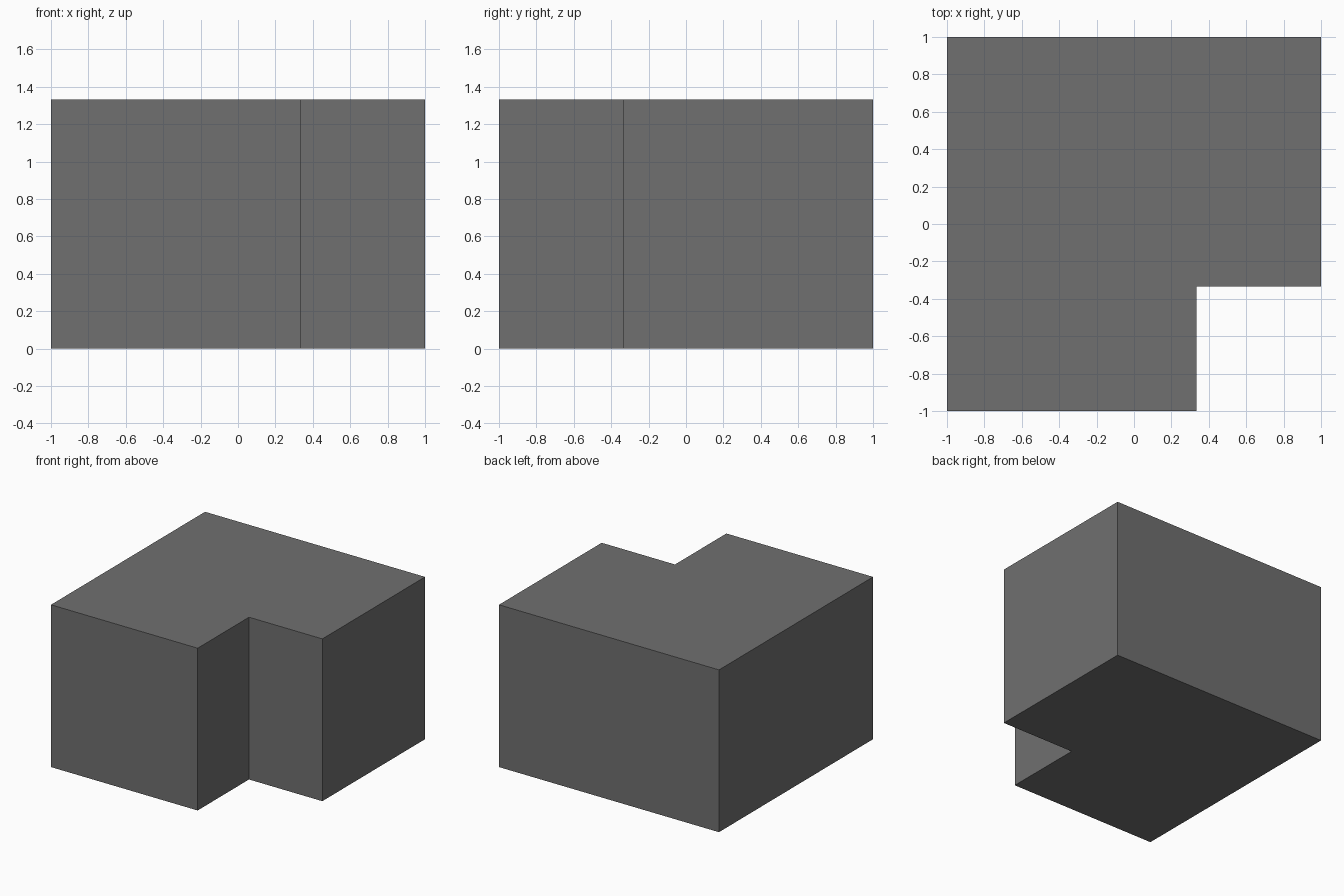
import bpy
import bmesh

if "Cube" in bpy.data.objects:
    bpy.data.objects.remove(bpy.data.objects["Cube"])

HEIGHT = 4 / 3
NOTCH = 1 / 3

# L-shaped footprint: a square with its front right corner cut away
footprint = [(-1, -1), (NOTCH, -1), (NOTCH, -NOTCH), (1, -NOTCH), (1, 1), (-1, 1)]

# Extrude the footprint into a solid block
bm = bmesh.new()
base = bm.faces.new([bm.verts.new((x, y, 0)) for x, y in footprint])
result = bmesh.ops.extrude_face_region(bm, geom=[base], use_keep_orig=True)
top = [v for v in result["geom"] if isinstance(v, bmesh.types.BMVert)]
bmesh.ops.translate(bm, verts=top, vec=(0, 0, HEIGHT))
bmesh.ops.recalc_face_normals(bm, faces=bm.faces)

mesh = bpy.data.meshes.new("notched_block")
bm.to_mesh(mesh)
bm.free()
block = bpy.data.objects.new("notched_block", mesh)
bpy.context.collection.objects.link(block)

# Dark grey surface
dark_grey = bpy.data.materials.new("dark_grey")
dark_grey.diffuse_color = (0.16, 0.16, 0.16, 1)
dark_grey.use_nodes = True
dark_grey.node_tree.nodes["Principled BSDF"].inputs["Base Color"].default_value = dark_grey.diffuse_color
mesh.materials.append(dark_grey)
